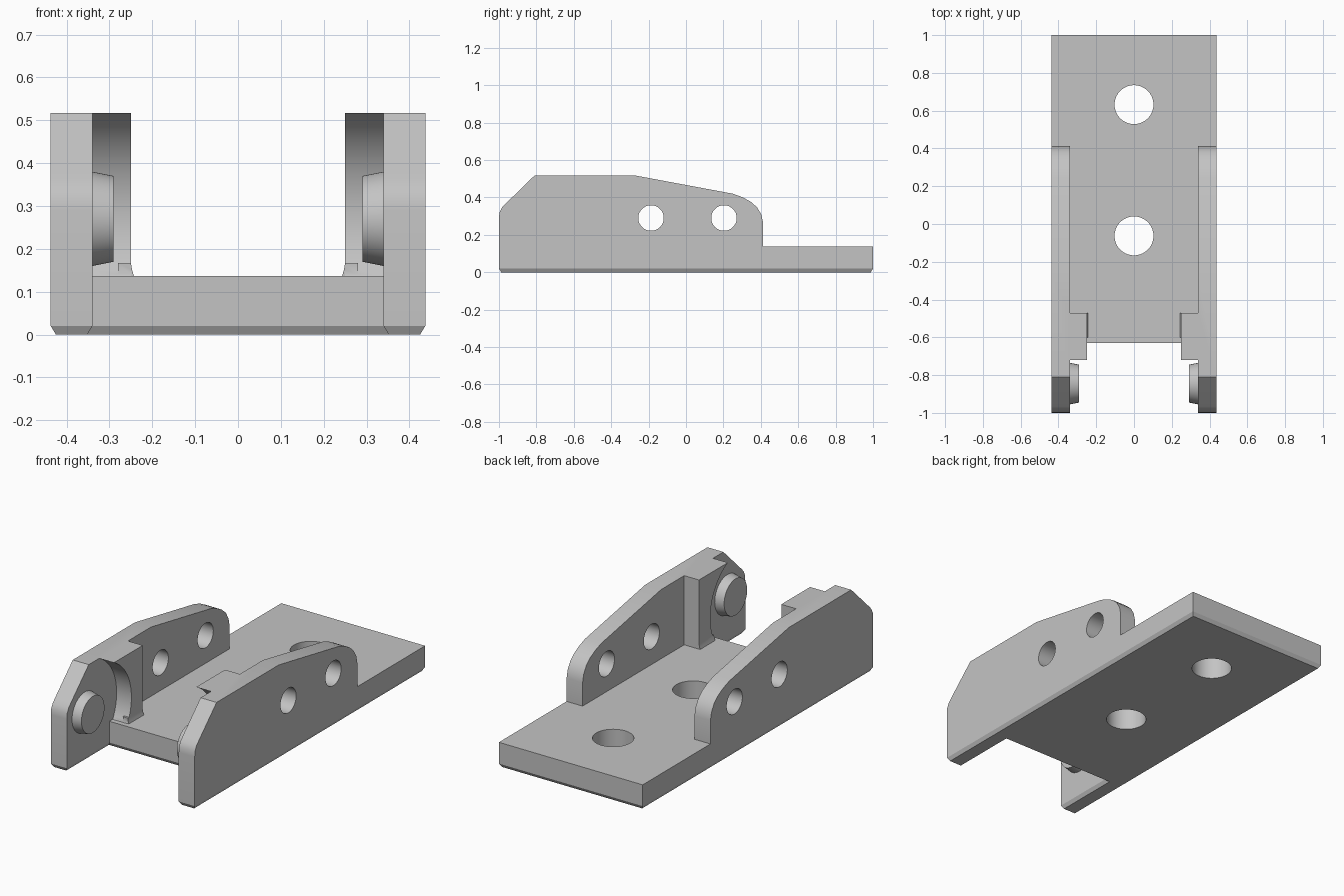
import bpy, bmesh
from math import sin, cos, radians, pi
from mathutils import Matrix

if "Cube" in bpy.data.objects:
    bpy.data.objects.remove(bpy.data.objects["Cube"])

HALF, INNER, PLATE, TOP = 0.437, 0.34, 0.137, 0.517
PIVOT_Y, PIVOT_Z = -0.845, 0.27

grey = bpy.data.materials.new("plain_grey")
grey.use_nodes = True
grey.diffuse_color = (0.55, 0.55, 0.55, 1)
grey.node_tree.nodes["Principled BSDF"].inputs["Base Color"].default_value = (0.55, 0.55, 0.55, 1)


def finish(name, bm):
    bmesh.ops.recalc_face_normals(bm, faces=bm.faces)
    mesh = bpy.data.meshes.new(name)
    bm.to_mesh(mesh)
    bm.free()
    mesh.materials.append(grey)
    obj = bpy.data.objects.new(name, mesh)
    bpy.context.collection.objects.link(obj)
    return obj


def loft(name, rings):
    """Skin a stack of matching outlines and cap both ends."""
    bm = bmesh.new()
    loops = [[bm.verts.new(p) for p in ring] for ring in rings]
    for a, b in zip(loops, loops[1:]):
        for i in range(len(a)):
            j = (i + 1) % len(a)
            bm.faces.new((a[i], a[j], b[j], b[i]))
    bm.faces.new(loops[0])
    bm.faces.new(loops[-1])
    return finish(name, bm)


def across(name, profile, x0, x1):
    """Extrude a (y, z) profile along x."""
    return loft(name, [[(x, y, z) for y, z in profile] for x in (x0, x1)])


def cylinder(name, centre, r1, r2, depth, axis="Z"):
    bm = bmesh.new()
    turn = Matrix.Rotation(pi / 2, 4, "Y") if axis == "X" else Matrix()
    bmesh.ops.create_cone(bm, cap_ends=True, segments=64, radius1=r1, radius2=r2,
                          depth=depth, matrix=Matrix.Translation(centre) @ turn)
    return finish(name, bm)


def select(obj):
    bpy.ops.object.select_all(action="DESELECT")
    obj.select_set(True)
    bpy.context.view_layer.objects.active = obj


def combine(target, other, operation):
    mod = target.modifiers.new(operation.lower(), "BOOLEAN")
    mod.operation, mod.solver, mod.object = operation, "EXACT", other
    select(target)
    bpy.ops.object.modifier_apply(modifier=mod.name)
    bpy.data.objects.remove(other)


# Base plate: forked outline with a chamfered underside
# Each entry is x, y and the inward direction of the chamfer
outline = [(HALF, 1, -1, -1), (HALF, -1, -1, 1), (INNER, -1, 1, 1), (INNER, -0.63, 1, 1)]
outline += [(-x, y, -dx, dy) for x, y, dx, dy in reversed(outline)]
rings = [[(x + dx * c, y + dy * c, z) for x, y, dx, dy in outline]
         for c, z in ((0.012, 0), (0, 0.02), (0, PLATE))]
body = loft("bracket_body", rings)

# Side wall profile
wall = [(-1, 0.08), (-1, 0.29), (-0.997, 0.32), (-0.985, 0.345), (-0.965, 0.366),
        (-0.81, TOP), (-0.27, TOP), (0.25, 0.42), (0.30, 0.402), (0.345, 0.378),
        (0.38, 0.347), (0.403, 0.308), (0.412, 0.265), (0.412, 0.08)]

# Thickened rib with a concave front around the pivot
rib = [(-0.47, 0.1), (-0.47, TOP)]
for i in range(25):
    a = radians(63.1 - i * 101 / 24)
    z = TOP if i == 0 else PIVOT_Z + 0.277 * sin(a)
    rib.append((PIVOT_Y + 0.277 * cos(a), z))

for side in (1, -1):
    combine(body, across("side_wall", wall, side * INNER, side * HALF), "UNION")
    combine(body, across("rib", rib, side * 0.25, side * 0.38), "UNION")
    # Small flare at the foot of the rib
    foot = [(0.28, 0.1), (0.243, 0.1), (0.243, PLATE), (0.247, 0.15), (0.25, 0.167), (0.28, 0.167)]
    combine(body, loft("rib_foot", [[(side * x, y, z) for x, z in foot]
                                    for y in (-0.47, -0.6)]), "UNION")

# Round holes through the walls and the plate
for y in (-0.187, 0.203):
    combine(body, cylinder("wall_hole", (0, y, 0.29), 0.068, 0.068, 1.2, "X"), "DIFFERENCE")
for y in (-0.063, 0.632):
    combine(body, cylinder("plate_hole", (0, y, 0.07), 0.103, 0.103, 0.4), "DIFFERENCE")

# Merge coplanar leftovers
bm = bmesh.new()
bm.from_mesh(body.data)
bmesh.ops.remove_doubles(bm, verts=bm.verts, dist=0.0001)
bmesh.ops.dissolve_limit(bm, angle_limit=0.01, verts=bm.verts, edges=bm.edges)
bm.to_mesh(body.data)
bm.free()

# Tapered pivot bosses on the inner wall faces
parts = [body]
for name, side in (("left_pivot_boss", 1), ("right_pivot_boss", -1)):
    radii = (0.1, 0.11) if side > 0 else (0.11, 0.1)
    parts.append(cylinder(name, (side * 0.315, PIVOT_Y, PIVOT_Z), *radii, 0.05, "X"))

for part in parts:
    select(part)
    bpy.ops.object.shade_smooth_by_angle(angle=radians(30))
